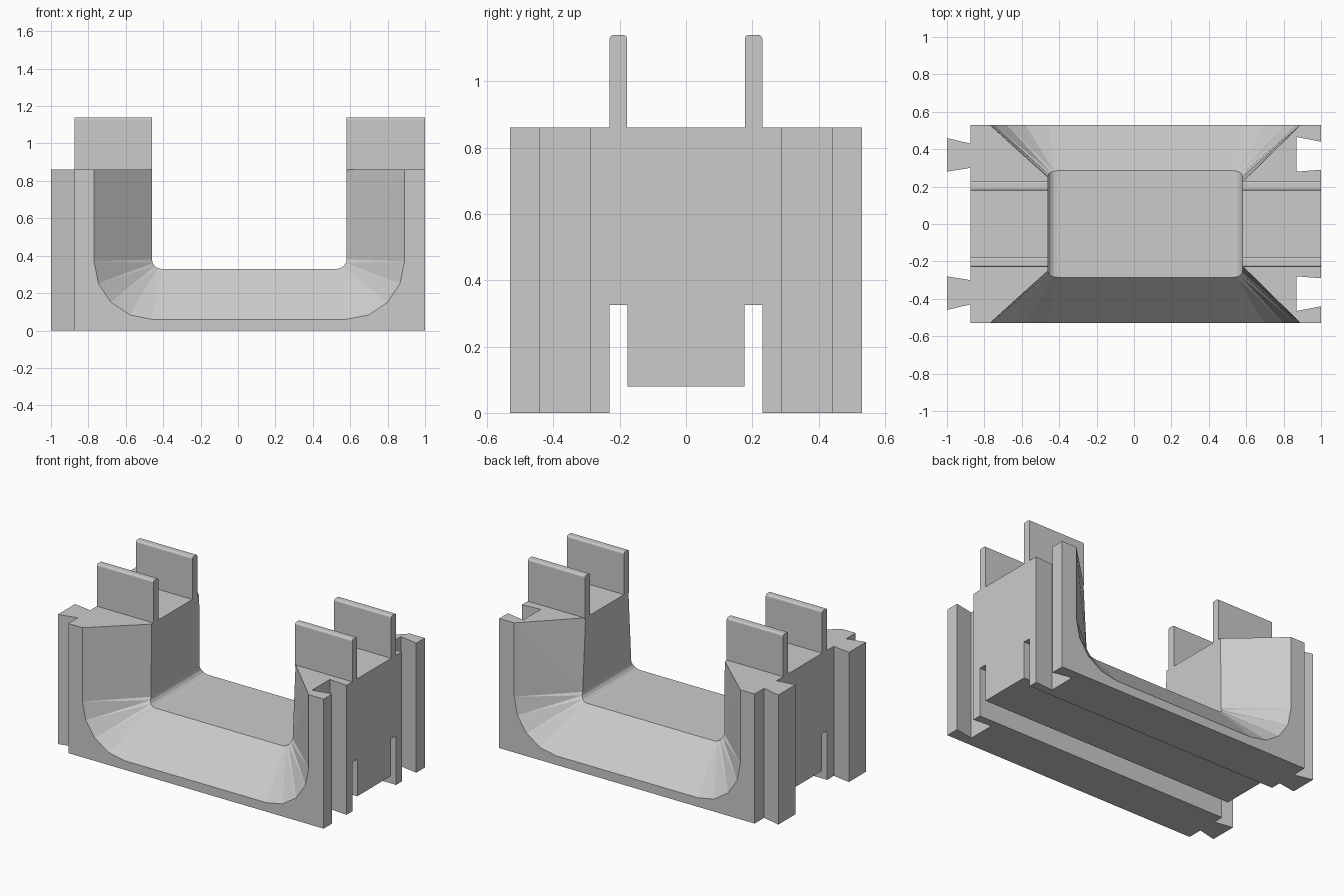
import bpy, bmesh, math

cube = bpy.data.objects.get("Cube")
if cube:
    bpy.data.objects.remove(cube, do_unlink=True)

grey = bpy.data.materials.new("light grey")
grey.use_nodes = True
colour = (0.6, 0.6, 0.6, 1)
grey.diffuse_color = colour
grey.node_tree.nodes["Principled BSDF"].inputs["Base Color"].default_value = colour

TOP, HALF_DEPTH = 0.86, 0.53
LEFT_END, RIGHT_END = -0.875, 1.0
WALL_L, WALL_R, FLOOR = -0.46, 0.58, 0.33


def loft(name, sections):
    """Closed solid through sections that share a point count."""
    bm = bmesh.new()
    rings = [[bm.verts.new(p) for p in s] for s in sections]
    n = len(rings[0])
    for a, b in zip(rings, rings[1:]):
        for i in range(n):
            j = (i + 1) % n
            bm.faces.new((a[i], a[j], b[j], b[i]))
    bm.faces.new(rings[0])
    bm.faces.new(rings[-1])
    bmesh.ops.recalc_face_normals(bm, faces=bm.faces)
    # Warped flare faces become triangles
    warped = [f for f in bm.faces if len(f.verts) == 4 and any(
        abs((v.co - f.verts[0].co).dot(f.normal)) > 1e-4 for v in f.verts)]
    bmesh.ops.triangulate(bm, faces=warped)
    mesh = bpy.data.meshes.new(name)
    bm.to_mesh(mesh)
    bm.free()
    mesh.materials.append(grey)
    obj = bpy.data.objects.new(name, mesh)
    bpy.context.collection.objects.link(obj)
    return obj


def box(name, x, y, z):
    ring = [(x[0], y[0]), (x[1], y[0]), (x[1], y[1]), (x[0], y[1])]
    return loft(name, [[(px, py, h) for px, py in ring] for h in z])


def apply_modifier(obj, mod):
    bpy.context.view_layer.objects.active = obj
    bpy.ops.object.modifier_apply(modifier=mod.name)


def cut(obj, cutter):
    mod = obj.modifiers.new("cut", 'BOOLEAN')
    mod.operation = 'DIFFERENCE'
    mod.solver = 'EXACT'
    mod.object = cutter
    apply_modifier(obj, mod)
    bpy.data.objects.remove(cutter, do_unlink=True)


# Block outline: dovetail tongues on one end, matching sockets on the other
def dovetail(x_neck, x_wide, neck, wide):
    return [(x_neck, neck[0]), (x_wide, wide[0]), (x_wide, wide[1]), (x_neck, neck[1])]


def both_sides(upper):
    lower = [(x, -y) for x, y in reversed(upper)]
    return lower + upper


socket = dovetail(RIGHT_END, 0.87, (0.29, 0.44), (0.28, 0.465))
tongue = dovetail(LEFT_END, -1.0, (0.30, 0.43), (0.28, 0.46))
outline = both_sides(socket + [(RIGHT_END, HALF_DEPTH), (LEFT_END, HALF_DEPTH)] + tongue[::-1])
block = loft("channel_block", [[(x, y, z) for x, y in outline] for z in (0, TOP)])


# Flared U-shaped channel
def u_profile(left, right, bottom, radius, steps=4, top=0.95):
    arc = [math.pi / 2 * i / steps for i in range(steps + 1)]
    side = [(radius * (1 - math.cos(a)), bottom + radius * (1 - math.sin(a))) for a in arc]
    return ([(left, top), (left, TOP)] + [(left + d, z) for d, z in side]
            + [(right - d, z) for d, z in reversed(side)] + [(right, TOP), (right, top)])


outer = u_profile(-0.77, 0.89, 0.06, 0.31)
inner = u_profile(WALL_L, WALL_R, FLOOR, 0.05)


def throat_depth(x, z):
    top_depth = 0.25 if x < 0 else 0.225
    if z > 0.381:
        t = (min(z, TOP) - 0.38) / (TOP - 0.38)
        return 0.255 + (top_depth - 0.255) * t
    return 0.285 - 0.03 * (z - FLOOR) / 0.05


def outer_ring(y):
    return [(x, y, z) for x, z in outer]


def inner_ring(sign):
    return [(x, sign * throat_depth(x, z), z) for x, z in inner]


cut(block, loft("channel_cutter", [
    outer_ring(-0.6), outer_ring(-HALF_DEPTH), inner_ring(-1),
    inner_ring(1), outer_ring(HALF_DEPTH), outer_ring(0.6)]))

# Underside: two deep slots and a raised middle rail
for y in ((-0.23, -0.177), (0.177, 0.23)):
    cut(block, box("slot_cutter", (-1.2, 1.2), y, (-0.1, FLOOR - 0.004)))
cut(block, box("rail_cutter", (-1.2, 1.2), (-0.2, 0.2), (-0.1, 0.08)))

# Upright plates on both walls, with eased top edges
for side, x in (("right", (LEFT_END, WALL_L)), ("left", (WALL_R, RIGHT_END))):
    for place, y in (("front", (-0.23, -0.178)), ("back", (0.178, 0.23))):
        plate = box(f"{place}_{side}_plate", x, y, (TOP - 0.01, 1.14))
        bm = bmesh.new()
        bm.from_mesh(plate.data)
        edges = [e for e in bm.edges if all(v.co.z > 1 for v in e.verts)
                 and abs(e.verts[0].co.y - e.verts[1].co.y) < 1e-4]
        bmesh.ops.bevel(bm, geom=edges, offset=0.012, segments=3, profile=0.5, affect='EDGES')
        bm.to_mesh(plate.data)
        bm.free()
